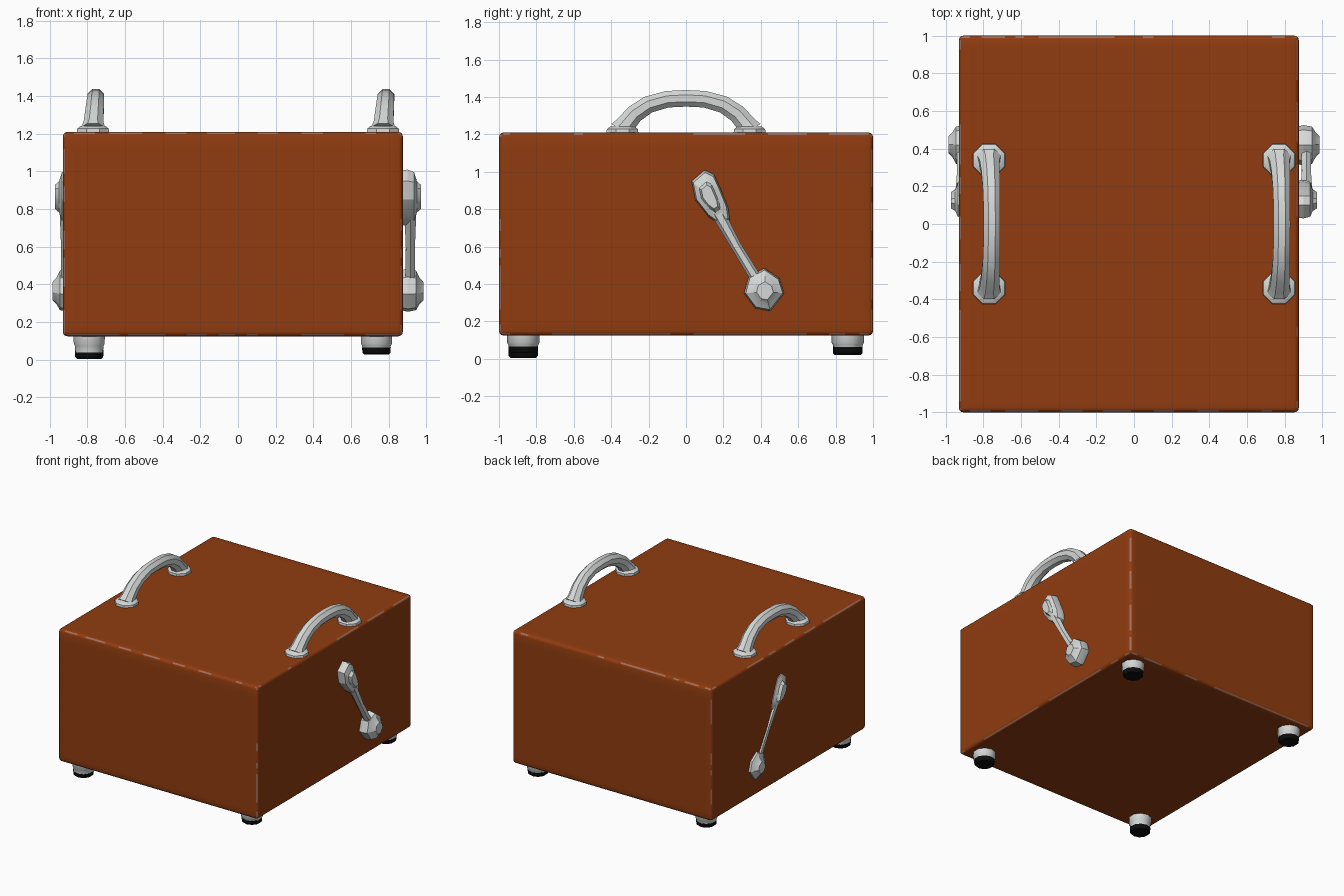
import bpy, bmesh, math, random
from mathutils import Vector

random.seed(4)
cube = bpy.data.objects.get("Cube")
if cube:
    bpy.data.objects.remove(cube, do_unlink=True)


def material(name, r, g, b):
    m = bpy.data.materials.new(name)
    m.use_nodes = True
    m.diffuse_color = (r, g, b, 1)
    m.node_tree.nodes["Principled BSDF"].inputs["Base Color"].default_value = (r, g, b, 1)
    return m


ORANGE = material("burnt orange paint", 0.28, 0.045, 0.005)
WORN = material("worn edge", 0.35, 0.16, 0.11)
METAL = material("pale metal", 0.66, 0.69, 0.68)
RUBBER = material("black rubber", 0.004, 0.004, 0.004)


def finish(name, bm, mats, angle=None):
    bmesh.ops.recalc_face_normals(bm, faces=bm.faces)
    mesh = bpy.data.meshes.new(name)
    bm.to_mesh(mesh)
    bm.free()
    for m in mats:
        mesh.materials.append(m)
    obj = bpy.data.objects.new(name, mesh)
    bpy.context.collection.objects.link(obj)
    if angle:
        bpy.ops.object.select_all(action='DESELECT')
        obj.select_set(True)
        bpy.context.view_layer.objects.active = obj
        bpy.ops.object.shade_smooth_by_angle(angle=math.radians(angle))
    return obj


def loft(bm, rings):
    """Skin a list of equal point rings and cap both ends."""
    loops = [[bm.verts.new(p) for p in ring] for ring in rings]
    n = len(loops[0])
    for a, b in zip(loops, loops[1:]):
        for i in range(n):
            j = (i + 1) % n
            bm.faces.new((a[i], a[j], b[j], b[i]))
    bm.faces.new(loops[0])
    bm.faces.new(loops[-1])


def disc(x, y, z, r, sides=8):
    turn = math.pi / sides
    return [(x + r * math.cos(turn * (2 * i + 1)), y + r * math.sin(turn * (2 * i + 1)), z)
            for i in range(sides)]


def tube(bm, path, radii, side, sides=8):
    """Sweep a round section along a flat path; side is the path plane's normal."""
    pts = [Vector(p) for p in path]
    rings = []
    for i, p in enumerate(pts):
        t = (pts[min(i + 1, len(pts) - 1)] - pts[max(i - 1, 0)]).normalized()
        up = side.cross(t)
        angles = [math.tau * (k + 0.5) / sides for k in range(sides)]
        rings.append([p + radii[i] * (side * math.cos(a) + up * math.sin(a)) for a in angles])
    loft(bm, rings)


# Case: rounded box with patches of wear along the edges
LO, HI = Vector((-0.93, -1, 0.125)), Vector((0.875, 1, 1.21))
bm = bmesh.new()
bmesh.ops.create_cube(bm, size=1)
for v in bm.verts:
    v.co = (LO + HI) / 2 + Vector(c * s for c, s in zip(v.co, HI - LO))
bmesh.ops.bevel(bm, geom=bm.edges[:], offset=0.024, segments=3, profile=0.5, affect='EDGES')
for axis in range(3):
    normal = Vector(1 if k == axis else 0 for k in range(3))
    at = LO[axis] + 0.06
    while at < HI[axis] - 0.06:
        bmesh.ops.bisect_plane(bm, geom=bm.verts[:] + bm.edges[:] + bm.faces[:],
                               plane_co=normal * at, plane_no=normal)
        at += random.uniform(0.04, 0.13)
bm.normal_update()
for f in bm.faces:
    n = sorted(abs(c) for c in f.normal)
    if 0.6 < n[2] < 0.8 and random.random() < 0.6:
        f.material_index = 1
finish("case", bm, [ORANGE, WORN], 35)

# Carry handles: arched tube on two octagonal flanges
half = [(0.345, 1.22), (0.325, 1.25), (0.275, 1.31), (0.2, 1.36), (0.1, 1.388)]
arch = [(-y, z) for y, z in half] + [(0, 1.393)] + [(y, z) for y, z in reversed(half)]
thick = [0.07, 0.057, 0.053, 0.05, 0.048]
radii = thick + [0.048] + thick[::-1]
for side, x in (("left", 0.77), ("right", -0.77)):
    bm = bmesh.new()
    lean = 0.015
    tube(bm, [(x + lean * (z - 1.22) / 0.17, y, z) for y, z in arch], radii, Vector((1, 0, 0)))
    for y in (-0.34, 0.34):
        loft(bm, [disc(x, y, 1.20, 0.093), disc(x, y, 1.228, 0.09), disc(x, y, 1.242, 0.07)])
    finish(side + "_handle", bm, [METAL], 40)

# Side latches: two faceted pads joined by a slanting bar
upper = [(0.10, 1.01), (0.15, 0.985), (0.18, 0.92), (0.225, 0.81), (0.235, 0.74),
         (0.19, 0.71), (0.12, 0.76), (0.05, 0.85), (0.03, 0.95)]
lower = [(0.42, 0.485), (0.5, 0.43), (0.525, 0.35), (0.45, 0.255),
         (0.37, 0.27), (0.31, 0.35), (0.335, 0.44)]


def pad(bm, outline, centre, layers, flip):
    cy, cz = centre
    loft(bm, [[(flip * x, cy + (y - cy) * s, cz + (z - cz) * s) for y, z in outline]
              for x, s in layers])


for side, flip in (("left", 1), ("right", -1)):
    bm = bmesh.new()
    pad(bm, upper, (0.12, 0.87), [(0.86, 0.95), (0.9, 1), (0.935, 0.9), (0.95, 0.55), (0.972, 0.42)], flip)
    pad(bm, lower, (0.425, 0.36), [(0.86, 0.9), (0.9, 1), (0.945, 0.92), (0.965, 0.6), (0.985, 0.42)], flip)
    along = Vector((0, 0.2, -0.33)).normalized()
    tube(bm, [(flip * 0.915, 0.17, 0.78), (flip * 0.915, 0.27, 0.60), (flip * 0.915, 0.38, 0.42)],
         [0.036, 0.028, 0.03], Vector((1, 0, 0)), 6)
    finish(side + "_latch", bm, [METAL], 25)

# Feet: stepped metal cups with black rubber soles
for name, x, y, bottom in (("front_right", -0.79, -0.87, 0.005), ("front_left", 0.735, -0.87, 0.03),
                           ("back_right", -0.79, 0.865, 0.02), ("back_left", 0.735, 0.865, 0.028)):
    bm = bmesh.new()
    sole = bottom + 0.035
    loft(bm, [disc(x, y, 0.14, 0.088, 10), disc(x, y, 0.085, 0.086, 10),
              disc(x, y, 0.075, 0.08, 10), disc(x, y, sole, 0.077, 10)])
    finish(name + "_foot", bm, [METAL], 40)
    bm = bmesh.new()
    loft(bm, [disc(x, y, sole, 0.08, 10), disc(x, y, bottom + 0.01, 0.078, 10),
              disc(x, y, bottom, 0.068, 10)])
    finish(name + "_sole", bm, [RUBBER], 40)
